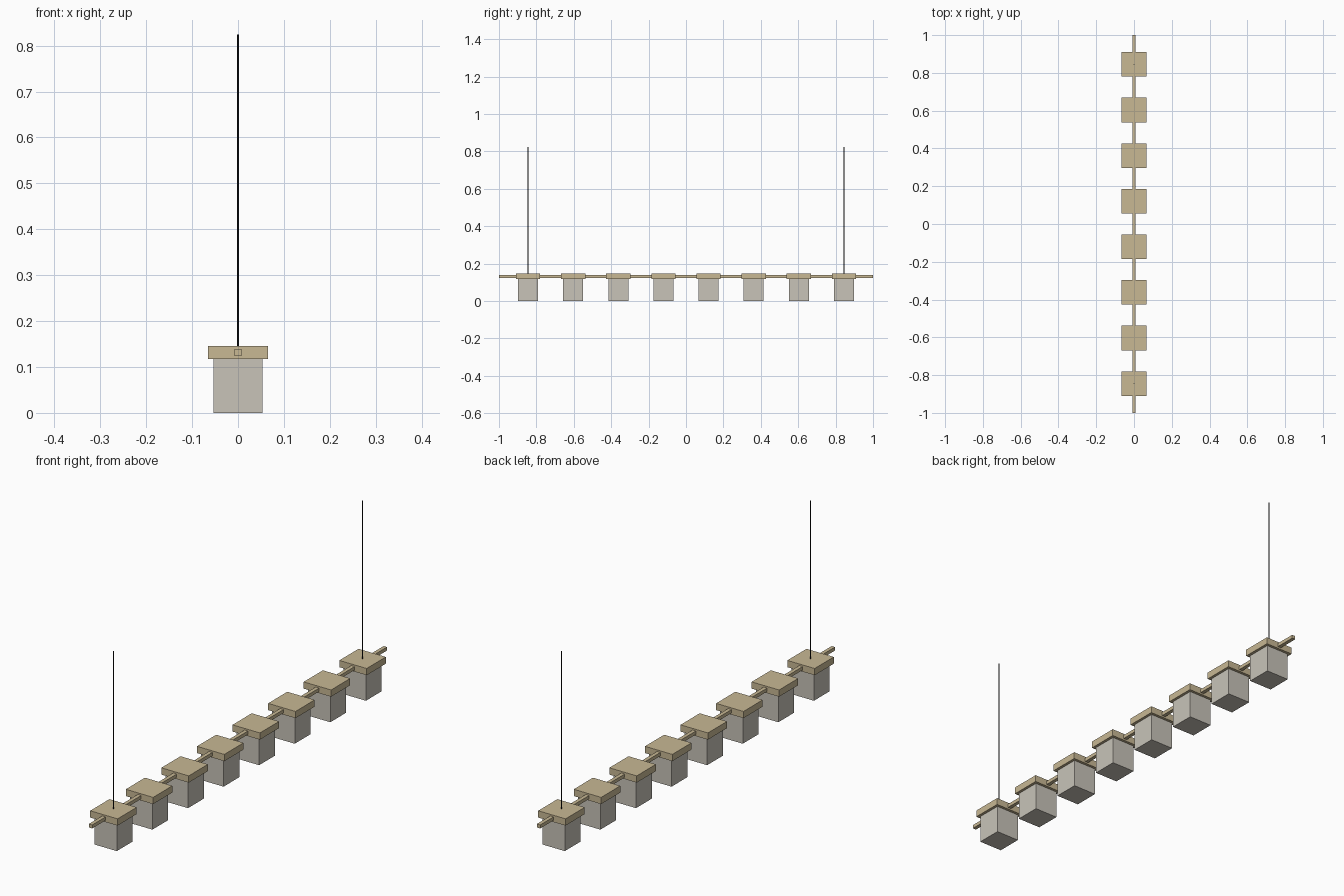
import bpy

if "Cube" in bpy.data.objects:
    bpy.data.objects.remove(bpy.data.objects["Cube"])


def material(name, rgb):
    m = bpy.data.materials.new(name)
    m.diffuse_color = (*rgb, 1)
    m.use_nodes = True
    m.node_tree.nodes["Principled BSDF"].inputs["Base Color"].default_value = m.diffuse_color
    return m


wood = material("light wood", (0.578, 0.479, 0.296))
glass = material("frosted glass", (0.58, 0.55, 0.485))
black = material("black cable", (0.008, 0.008, 0.008))


def box(name, y, z0, z1, width, depth, mat):
    bpy.ops.mesh.primitive_cube_add(size=1, location=(0, y, (z0 + z1) / 2))
    ob = bpy.context.object
    ob.name = name
    ob.scale = (width, depth, z1 - z0)
    bpy.ops.object.transform_apply(location=False, rotation=False, scale=True)
    ob.data.materials.append(mat)


COUNT, END_Y = 8, 0.845
CAP_BOTTOM, CAP_TOP = 0.117, 0.146

# Long rail through all the caps
box("rail", 0, 0.124, 0.139, 0.016, 2.0, wood)

# Row of lamps: wooden cap over a glass cube
for i in range(COUNT):
    y = -END_Y + 2 * END_Y * i / (COUNT - 1)
    box(f"lamp_cap_{i + 1}", y, CAP_BOTTOM, CAP_TOP, 0.13, 0.13, wood)
    box(f"lamp_shade_{i + 1}", y, 0, CAP_BOTTOM, 0.107, 0.107, glass)

# Hanging cables above the two end lamps
for side, y in (("front", -END_Y), ("back", END_Y)):
    z0, z1 = CAP_TOP - 0.005, 0.824
    bpy.ops.mesh.primitive_cylinder_add(vertices=12, radius=0.0022, depth=z1 - z0,
                                        location=(0, y, (z0 + z1) / 2))
    cable = bpy.context.object
    cable.name = f"{side}_cable"
    cable.data.materials.append(black)
    bpy.ops.object.shade_smooth_by_angle()
